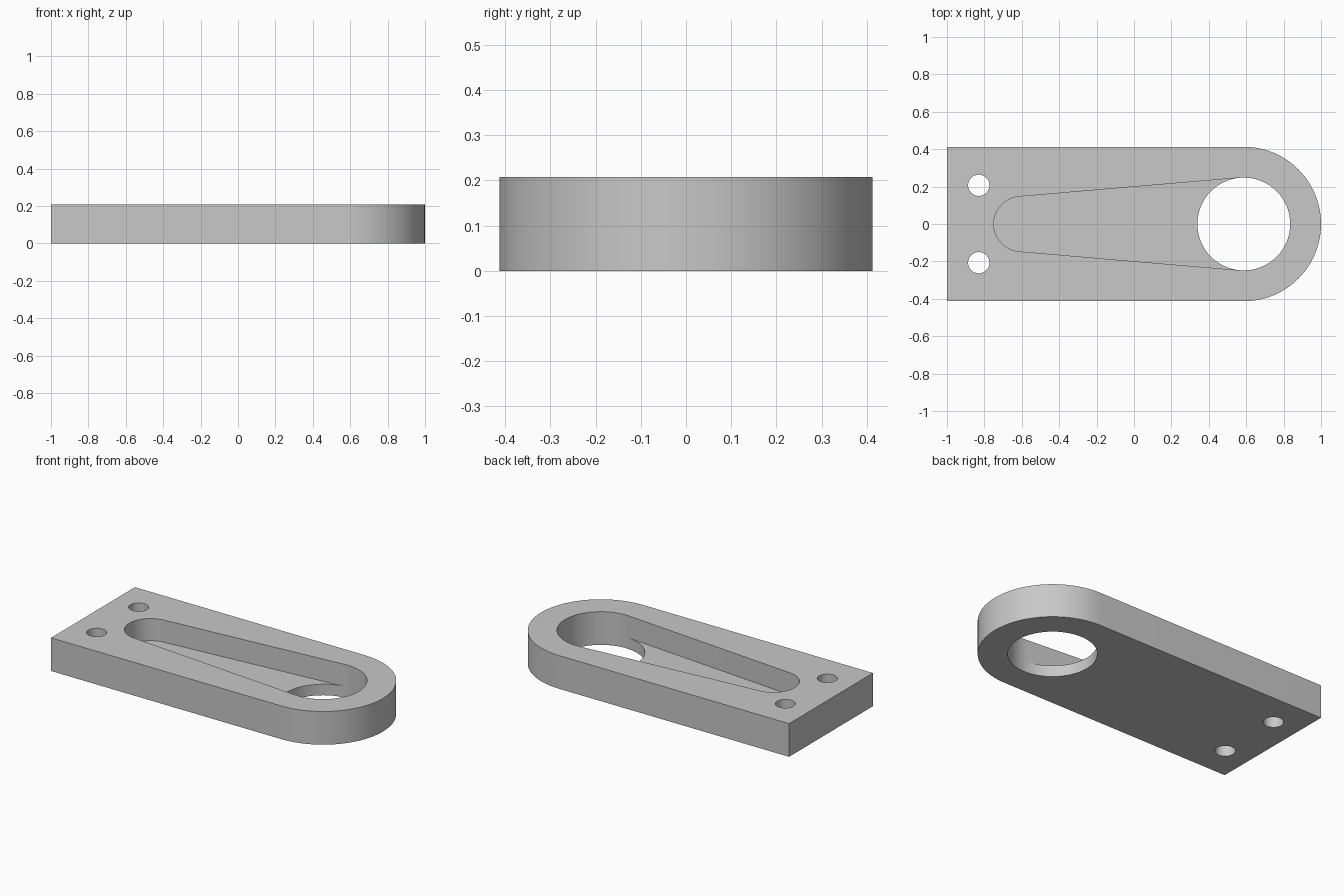
import bpy, bmesh, math

cube = bpy.data.objects.get("Cube")
if cube:
    bpy.data.objects.remove(cube, do_unlink=True)

HEIGHT, FLOOR = 0.207, 0.069
HALF = 0.413                      # half width and nose radius
NOSE_X = 1 - HALF
HOLE_R = 0.248
TIP_X, TIP_R = -0.603, 0.147      # narrow end of the pocket
BOLT_X, BOLT_Y, BOLT_R = -0.83, 0.207, 0.057


def arc(cx, cy, r, start, end, n):
    """Points along an arc, both ends included."""
    return [(cx + r * math.cos(a), cy + r * math.sin(a))
            for a in (start + (end - start) * i / n for i in range(n + 1))]


# Plan curves; lean is the angle at which the pocket sides touch both circles
lean = math.acos((TIP_R - HOLE_R) / (TIP_X - NOSE_X))
lean = math.pi - lean if lean > math.pi / 2 else lean
touch = math.pi - lean
outline = [(-1, HALF), (-1, -HALF)] + arc(NOSE_X, 0, HALF, -math.pi / 2, math.pi / 2, 48)
hole_front = arc(NOSE_X, 0, HOLE_R, -touch, touch, 40)
hole_back = arc(NOSE_X, 0, HOLE_R, touch, 2 * math.pi - touch, 40)
tip = arc(TIP_X, 0, TIP_R, touch, 2 * math.pi - touch, 32)
hole = hole_front + hole_back[1:-1]
pocket = hole_front + tip
bolts = [arc(BOLT_X, s * BOLT_Y, BOLT_R, 0, 2 * math.pi, 32)[:-1] for s in (-1, 1)]

bm = bmesh.new()


def wall(points, z0, z1):
    """Closed upright wall; returns its lower and upper edge loops."""
    low, high = [[bm.verts.new((x, y, z)) for x, y in points] for z in (z0, z1)]
    n = len(points)
    for i in range(n):
        j = (i + 1) % n
        bm.faces.new((low[i], low[j], high[j], high[i]))
    return [[bm.edges.get((ring[i], ring[(i + 1) % n])) for i in range(n)]
            for ring in (low, high)]


# Side walls of the plate, bolt holes, through hole and pocket
through = [wall(p, 0, HEIGHT) for p in [outline] + bolts]
hole_low, _ = wall(hole, 0, FLOOR)
_, pocket_high = wall(pocket, FLOOR, HEIGHT)

# Bottom and top faces with their openings
for level, opening in ((0, hole_low), (1, pocket_high)):
    edges = opening + [e for w in through for e in w[level]]
    bmesh.ops.triangle_fill(bm, edges=edges, use_beauty=True)

# Pocket floor, between the tip and the back of the hole
floor_points = tip + hole_back[::-1]
floor_verts = [bm.verts.new((x, y, FLOOR)) for x, y in floor_points]
floor_face = bm.faces.new(floor_verts)
bmesh.ops.triangulate(bm, faces=[floor_face])

bmesh.ops.remove_doubles(bm, verts=bm.verts[:], dist=1e-5)
bmesh.ops.recalc_face_normals(bm, faces=bm.faces[:])
mesh = bpy.data.meshes.new("slotted_plate")
bm.to_mesh(mesh)
bm.free()

plate = bpy.data.objects.new("slotted_plate", mesh)
bpy.context.collection.objects.link(plate)

# Plain grey
grey = bpy.data.materials.new("grey")
grey.use_nodes = True
colour = (0.58, 0.58, 0.58, 1)
grey.diffuse_color = colour
grey.node_tree.nodes["Principled BSDF"].inputs["Base Color"].default_value = colour
mesh.materials.append(grey)

bpy.ops.object.select_all(action="DESELECT")
plate.select_set(True)
bpy.context.view_layer.objects.active = plate
bpy.ops.object.shade_smooth_by_angle(angle=math.radians(30))
